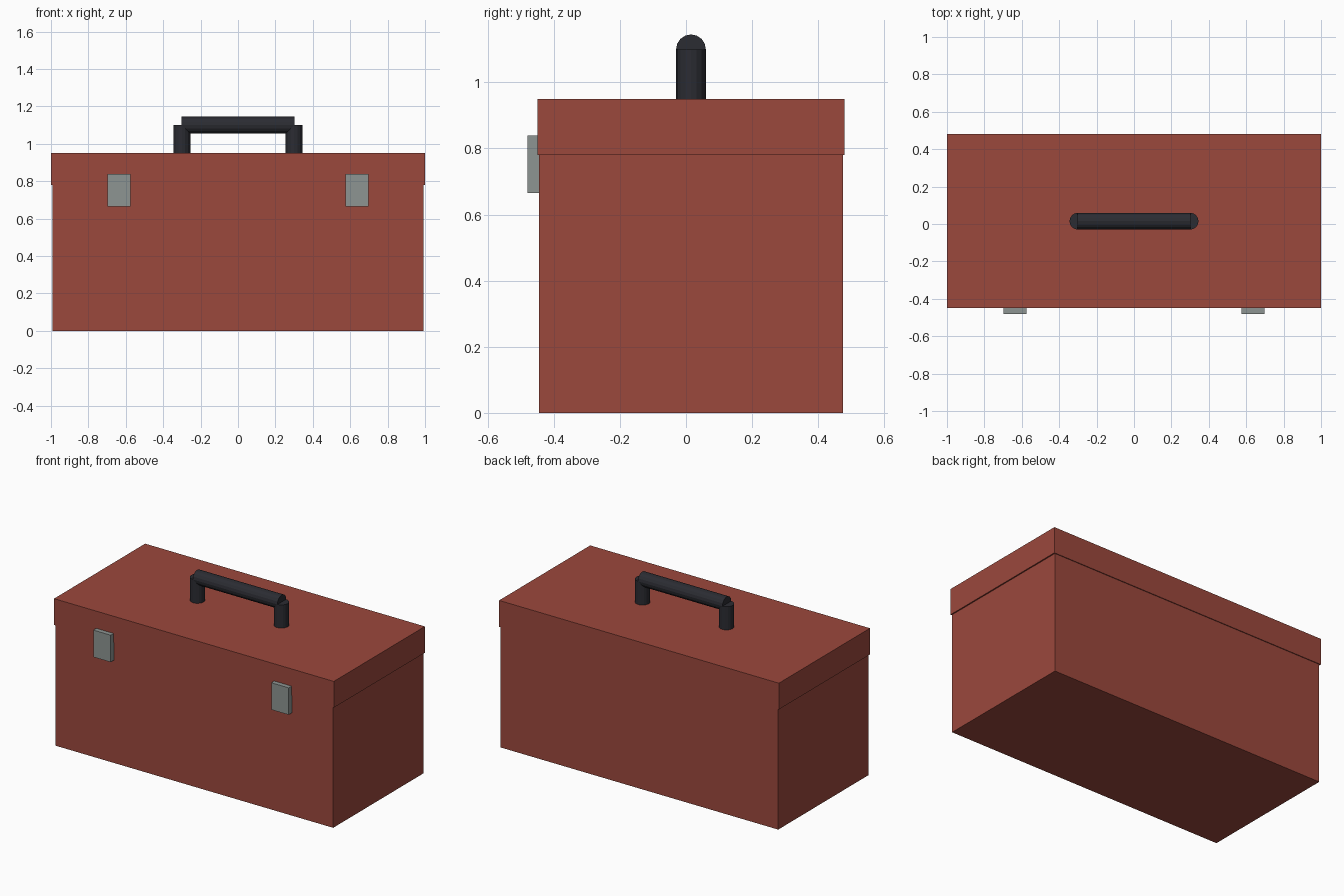
import bpy
import math

cube = bpy.data.objects.get("Cube")
if cube:
    bpy.data.objects.remove(cube, do_unlink=True)


def material(name, color):
    mat = bpy.data.materials.new(name)
    mat.use_nodes = True
    mat.diffuse_color = (*color, 1)
    mat.node_tree.nodes["Principled BSDF"].inputs["Base Color"].default_value = (*color, 1)
    return mat


red = material("brick red", (0.33, 0.065, 0.046))
black = material("blue black", (0.024, 0.025, 0.032))
steel = material("grey steel", (0.27, 0.30, 0.29))


def finish(name, mat):
    obj = bpy.context.object
    obj.name = obj.data.name = name
    obj.data.materials.append(mat)
    return obj


def box(name, size, center, mat):
    bpy.ops.mesh.primitive_cube_add(size=1, location=center)
    bpy.context.object.scale = size
    bpy.ops.object.transform_apply(location=False, rotation=False, scale=True)
    return finish(name, mat)


def rod(name, length, center, mat, tilt=0):
    bpy.ops.mesh.primitive_cylinder_add(vertices=16, radius=GRIP, depth=length,
                                        location=center, rotation=(0, tilt, 0))
    return finish(name, mat)


MID_Y = 0.015      # centre line of the case, set back by the latches
SEAM = 0.78        # underside of the lid
TOP = 0.95         # top of the lid
GRIP = 0.045       # handle radius
GRIP_Z = 1.1       # handle height

# Case and slightly wider lid
box("case_body", (1.984, 0.92, SEAM), (0, MID_Y, SEAM / 2), red)
box("lid", (2, 0.93, TOP - SEAM), (0, MID_Y, (SEAM + TOP) / 2), red)

# Latches and handle posts on both sides
for side, sign in (("left", 1), ("right", -1)):
    box(side + "_latch", (0.124, 0.04, 0.174), (sign * 0.636, -0.46, 0.752), steel)
    rod(side + "_handle_post", GRIP_Z - TOP, (sign * 0.3, MID_Y, (GRIP_Z + TOP) / 2), black)

# Handle bar between the posts
rod("handle_bar", 0.605, (0, MID_Y, GRIP_Z), black, math.pi / 2)
